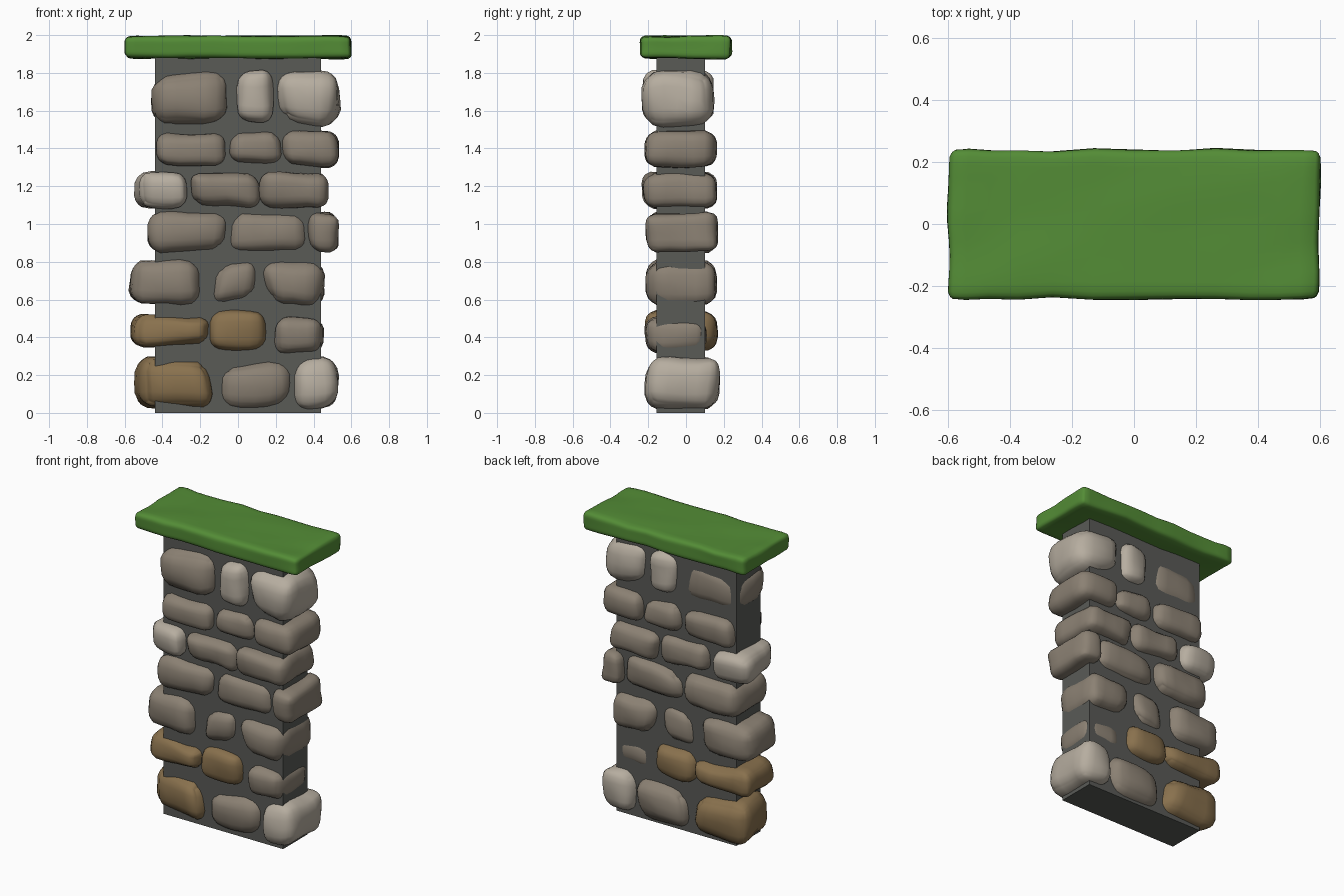
import bpy
import bmesh
import math
import random
from mathutils import Vector, noise

random.seed(7)
default = bpy.data.objects.get("Cube")
if default:
    bpy.data.objects.remove(default, do_unlink=True)


def make_material(name, rgb):
    mat = bpy.data.materials.new(name)
    mat.use_nodes = True
    colour = (*rgb, 1.0)
    mat.diffuse_color = colour
    bsdf = mat.node_tree.nodes["Principled BSDF"]
    bsdf.inputs["Base Color"].default_value = colour
    bsdf.inputs["Roughness"].default_value = 0.9
    return mat


MORTAR = make_material("dark mortar", (0.1, 0.103, 0.094))
GREY = make_material("warm grey stone", (0.26, 0.22, 0.173))
LIGHT = make_material("pale stone", (0.47, 0.42, 0.35))
BROWN = make_material("brown stone", (0.25, 0.165, 0.075))
GRASS = make_material("grass green", (0.088, 0.265, 0.037))


def finish(name, bm, mat, angle):
    mesh = bpy.data.meshes.new(name)
    bm.to_mesh(mesh)
    bm.free()
    mesh.materials.append(mat)
    mesh.shade_smooth()
    mesh.set_sharp_from_angle(angle=math.radians(angle))
    obj = bpy.data.objects.new(name, mesh)
    bpy.context.collection.objects.link(obj)
    return obj


def block(name, lo, hi, mat, radius=0, cuts=0, trims="", skew=0, lumps=0, angle=60):
    """Rounded box, with skewed corners and soft lumps, fitted to lo..hi."""
    lo, hi = Vector(lo), Vector(hi)
    half = (hi - lo) / 2
    bm = bmesh.new()
    bmesh.ops.create_cube(bm, size=2)
    if cuts:
        bmesh.ops.subdivide_edges(bm, edges=bm.edges[:], cuts=cuts, use_grid_fill=True)

    # Random pull on each corner, plus a firm pull on the trimmed ones
    pulls = {}
    for sx in (-1, 1):
        for sy in (-1, 1):
            for sz in (-1, 1):
                key = ("t" if sz > 0 else "b") + ("r" if sx > 0 else "l")
                cut = Vector((0.13, 0, 0.2)) if key in trims else Vector()
                if "front" in trims and sx < 0 and sy < 0:
                    cut += Vector((0.2, 0.25, 0))
                pulls[sx, sy, sz] = Vector(
                    -s * h * (skew * random.random() + c)
                    for s, h, c in zip((sx, sy, sz), half, cut))

    offset = Vector((random.uniform(0, 50), random.uniform(0, 50), 0))
    for v in bm.verts:
        unit = Vector(math.sin(c * math.pi / 2) for c in v.co)
        p = Vector(u * h for u, h in zip(unit, half))
        if radius:
            core = Vector(max(radius - h, min(h - radius, c)) for c, h in zip(p, half))
            p = core + (p - core).normalized() * radius
        moved = p.copy()
        for signs, pull in pulls.items():
            weight = math.prod((1 + s * u) / 2 for s, u in zip(signs, unit))
            moved += pull * weight
        if lumps:
            moved += noise.noise_vector(p * 6 + offset) * lumps
        v.co = moved

    # Fit the finished lump to its exact extents
    for axis in range(3):
        values = [v.co[axis] for v in bm.verts]
        low, span = min(values), max(values) - min(values)
        for v in bm.verts:
            v.co[axis] = lo[axis] + (v.co[axis] - low) / span * (hi - lo)[axis]
    return finish(name, bm, mat, angle)


def course(label, front, back, stones):
    """One row of stones running right through the wall."""
    for place, (x0, x1, z0, z1, mat, trims, recess) in zip(("left_end", "middle", "right_end"), stones):
        vary = 0.015 * random.random() if place == "middle" else 0
        block(f"{label}_stone_{place}", (x0, front + vary, z0),
              (x1, back - vary - recess, z1), mat,
              radius=0.36 * min(x1 - x0, z1 - z0), cuts=7,
              trims=trims.split(), skew=0.1, lumps=0.016)


# Mortar core
block("wall_core", (-0.44, -0.155, 0), (0.44, 0.1, 1.92), MORTAR, angle=20)

# Stone courses from the ground up
course("first_course", -0.22, 0.18, [
    (-0.55, -0.13, 0.02, 0.3, BROWN, "tr front", 0),
    (-0.1, 0.29, 0.01, 0.28, GREY, "tl", 0),
    (0.29, 0.535, 0.02, 0.3, LIGHT, "", 0)])
course("second_course", -0.22, 0.17, [
    (-0.57, -0.14, 0.345, 0.525, BROWN, "br tr front", 0),
    (-0.155, 0.15, 0.33, 0.545, BROWN, "", 0),
    (0.185, 0.455, 0.315, 0.515, GREY, "", 0.06)])
course("third_course", -0.215, 0.165, [
    (-0.58, -0.19, 0.565, 0.815, GREY, "", 0),
    (-0.14, 0.11, 0.57, 0.81, GREY, "tl br", 0.01),
    (0.13, 0.46, 0.56, 0.815, GREY, "bl", 0)])
course("fourth_course", -0.215, 0.17, [
    (-0.48, -0.06, 0.845, 1.07, GREY, "br", 0),
    (-0.06, 0.37, 0.845, 1.07, GREY, "tl", 0),
    (0.37, 0.535, 0.85, 1.065, GREY, "", 0)])
course("fifth_course", -0.235, 0.165, [
    (-0.55, -0.27, 1.08, 1.28, LIGHT, "front", 0),
    (-0.25, 0.12, 1.085, 1.28, GREY, "bl", 0),
    (0.11, 0.48, 1.08, 1.28, GREY, "", 0)])
course("sixth_course", -0.22, 0.165, [
    (-0.435, -0.06, 1.305, 1.49, GREY, "", 0),
    (-0.045, 0.235, 1.305, 1.495, GREY, "tr", 0),
    (0.23, 0.535, 1.295, 1.495, GREY, "", 0)])
course("seventh_course", -0.235, 0.15, [
    (-0.46, -0.05, 1.515, 1.815, GREY, "tl", 0.035),
    (-0.015, 0.2, 1.535, 1.82, LIGHT, "", 0),
    (0.2, 0.545, 1.51, 1.82, LIGHT, "bl", 0)])

# Grass cap
block("grass_cap", (-0.602, -0.245, 1.87), (0.602, 0.245, 2), GRASS,
      radius=0.032, cuts=13, skew=0.01, lumps=0.011, angle=80)
